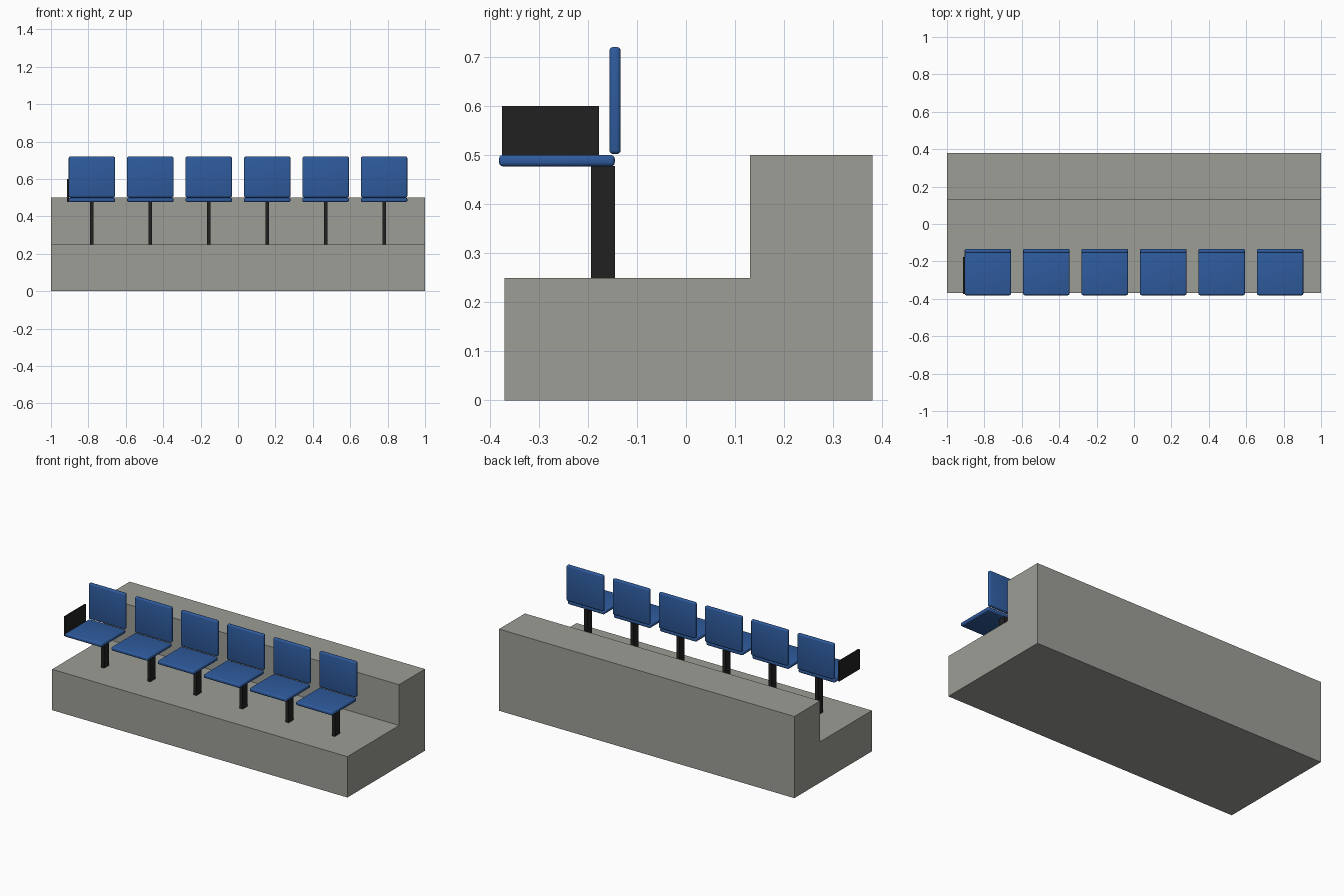
import bpy

cube = bpy.data.objects.get("Cube")
if cube:
    bpy.data.objects.remove(cube, do_unlink=True)


def material(name, rgb):
    m = bpy.data.materials.new(name)
    m.use_nodes = True
    m.diffuse_color = (*rgb, 1)
    m.node_tree.nodes["Principled BSDF"].inputs["Base Color"].default_value = (*rgb, 1)
    return m


concrete = material("concrete grey", (0.34, 0.34, 0.31))
blue = material("seat blue", (0.028, 0.105, 0.34))
black = material("black metal", (0.015, 0.015, 0.015))


def prism(name, profile, x0, x1, mat, bevel=0):
    """Extrude a (y, z) profile along x, optionally with softly rounded edges."""
    n = len(profile)
    verts = [(x, y, z) for x in (x0, x1) for y, z in profile]
    faces = [tuple(reversed(range(n))), tuple(range(n, 2 * n))]
    faces += [(i, (i + 1) % n, n + (i + 1) % n, n + i) for i in range(n)]
    mesh = bpy.data.meshes.new(name)
    mesh.from_pydata(verts, [], faces)
    mesh.materials.append(mat)
    obj = bpy.data.objects.new(name, mesh)
    bpy.context.collection.objects.link(obj)
    if bevel:
        mod = obj.modifiers.new("rounded edges", "BEVEL")
        mod.width = bevel
        mod.segments = 3
        mesh.shade_smooth()
    return obj


def box(name, x, y, z, mat, bevel=0):
    profile = [(y[0], z[0]), (y[1], z[0]), (y[1], z[1]), (y[0], z[1])]
    return prism(name, profile, x[0], x[1], mat, bevel)


# Stepped concrete platform
prism("stepped_platform",
      [(-0.37, 0), (0.38, 0), (0.38, 0.5), (0.13, 0.5), (0.13, 0.25), (-0.37, 0.25)],
      -1, 1, concrete)

# Row of six seats, each on a flat post
SEATS, SPACING, HALF = 6, 0.3125, 0.124
for i in range(SEATS):
    c = (i - (SEATS - 1) / 2) * SPACING
    span = (c - HALF, c + HALF)
    box(f"seat_pan_{i + 1}", span, (-0.381, -0.145), (0.477, 0.5), blue, 0.008)
    box(f"seat_back_{i + 1}", span, (-0.156, -0.133), (0.502, 0.72), blue, 0.008)
    box(f"seat_post_{i + 1}", (c - 0.01, c + 0.01), (-0.194, -0.145), (0.25, 0.478), black)

# Single side panel at the end of the row
end = -(SEATS - 1) / 2 * SPACING - HALF
box("end_armrest", (end - 0.009, end + 0.001), (-0.375, -0.177), (0.478, 0.6), black)
